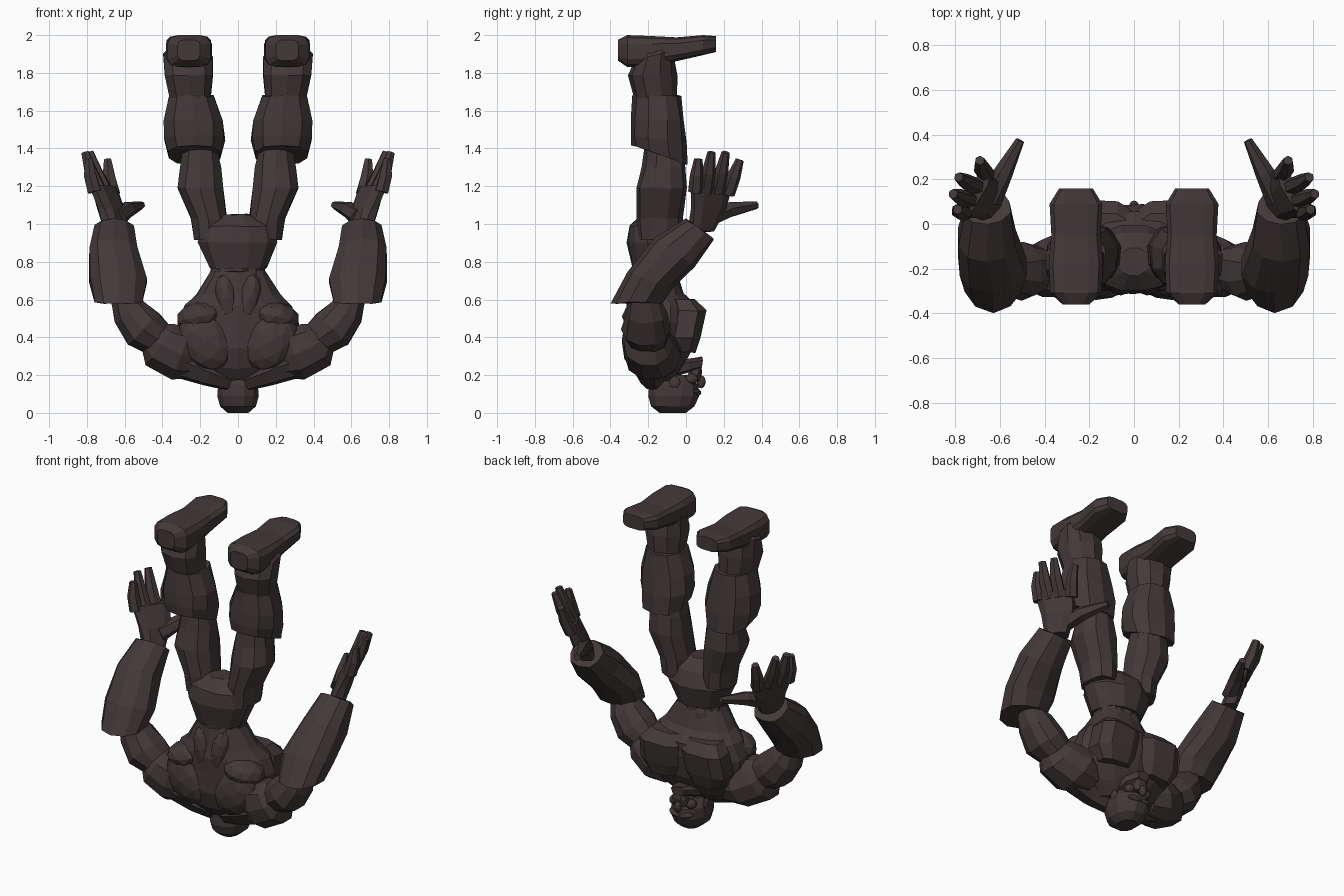
import bpy, bmesh, math, random
from mathutils import Vector, Matrix, Euler

random.seed(4)
stone = bpy.data.materials.new("dark brown stone")
stone.diffuse_color = (0.056, 0.041, 0.041, 1)


def finish(name, bm, mirror):
    bmesh.ops.recalc_face_normals(bm, faces=bm.faces[:])
    me = bpy.data.meshes.new(name)
    bm.to_mesh(me)
    bm.free()
    me.materials.append(stone)
    ob = bpy.data.objects.new(name, me)
    bpy.context.collection.objects.link(ob)
    if mirror:
        m = ob.modifiers.new("mirror", 'MIRROR')
        m.use_mirror_merge = False
    return ob


def skin(name, frames, n, p, mirror, rough):
    """Join rings given as (centre, u axis, v axis) into a faceted solid."""
    bm = bmesh.new()
    rings = []
    s = math.cos(math.pi / n) ** p
    for c, u, v in frames:
        ring = []
        for i in range(n):
            a = 2 * math.pi * (i + 0.5) / n
            ca, sa = math.cos(a), math.sin(a)
            co = c + u * math.copysign(abs(ca) ** p, ca) / s + v * math.copysign(abs(sa) ** p, sa) / s
            co += Vector([random.uniform(-rough, rough) for _ in range(3)])
            ring.append(bm.verts.new(co))
        rings.append(ring)
    for a, b in zip(rings, rings[1:]):
        for i in range(n):
            j = (i + 1) % n
            bm.faces.new((a[i], a[j], b[j], b[i]))
    bm.faces.new(rings[0][::-1])
    bm.faces.new(rings[-1])
    return finish(name, bm, mirror)


def loft(name, rings, n=10, p=0.9, mirror=False, rough=0.005):
    """Ring: x, y, z, half width, half depth, then tilt x, tilt y, turn z in degrees."""
    frames = []
    for r in rings:
        t = list(r[5:]) + [0] * (8 - len(r))
        rad = [math.radians(d) for d in t]
        rot = Euler((-rad[0], rad[1], rad[2])).to_matrix()
        frames.append((Vector(r[:3]), rot @ Vector((r[3], 0, 0)), rot @ Vector((0, r[4], 0))))
    return skin(name, frames, n, p, mirror, rough)


def tube(name, pts, n=6, mirror=True):
    """Points x, y, z, radius; rings square to the path."""
    frames = []
    for i, q in enumerate(pts):
        a, b = Vector(pts[max(i - 1, 0)][:3]), Vector(pts[min(i + 1, len(pts) - 1)][:3])
        t = (b - a).normalized()
        u = t.cross(Vector((0, 1, 0.3))).normalized()
        frames.append((Vector(q[:3]), u * q[3], t.cross(u) * q[3]))
    return skin(name, frames, n, 1, mirror, 0)


def blob(name, loc, size, rot=(0, 0, 0), mirror=True):
    bm = bmesh.new()
    mat = (Matrix.Translation(loc) @ Euler([math.radians(d) for d in rot]).to_matrix().to_4x4()
           @ Matrix.Diagonal((*size, 1)))
    bmesh.ops.create_icosphere(bm, subdivisions=2, radius=1, matrix=mat)
    return finish(name, bm, mirror)


# torso, upside down: shoulders low, waist high
loft("torso", [(0, -.15, .17, .15, .08), (0, -.15, .24, .25, .13), (0, -.14, .34, .32, .17),
               (0, -.13, .48, .32, .18), (0, -.13, .57, .28, .18), (0, -.155, .63, .22, .14),
               (0, -.165, .75, .145, .115)], n=14)
loft("waist", [(0, -.165, .68, .15, .11), (0, -.16, .82, .135, .11)], n=10)
loft("pelvis", [(0, -.16, .765, .15, .12), (0, -.16, .90, .21, .15),
                (0, -.17, .99, .19, .13), (0, -.17, 1.05, .07, .06)], n=12)

# chest and back muscles
loft("chest_muscle", [(.15, -.03, .32, .10, .08), (.16, -.01, .40, .14, .09),
                      (.15, .015, .54, .135, .09), (.13, -.02, .60, .10, .07)], n=8, p=.7, mirror=True)
blob("shoulder_blade", (.17, -.27, .38), (.13, .07, .17), (0, 35, 0))
blob("side_back_muscle", (.20, -.22, .51), (.13, .12, .08), (0, 12, 0))
blob("lower_back_muscle", (.06, -.26, .60), (.06, .06, .14), (0, 10, 0))
blob("belly_muscle", (.05, -.07, .69), (.055, .03, .09))
tube("neck_slope", [(.04, -.17, .18, .06), (.15, -.19, .22, .075), (.27, -.19, .27, .09)], n=7)

# head and face
loft("neck", [(0, -.09, .16, .075, .07), (0, -.14, .36, .07, .08)], n=8)
loft("head", [(0, -.07, 0, .055, .07), (0, -.07, .035, .095, .115), (0, -.065, .09, .11, .135),
              (0, -.065, .15, .105, .13), (0, -.08, .2, .08, .085)], n=12, rough=0)
loft("jaw", [(0, -.07, .22, .085, .035, 90), (0, .02, .25, .075, .035, 90),
             (0, .085, .265, .04, .03, 90)], n=8, p=.7)
loft("mouth", [(0, .03, .17, .06, .04), (0, .05, .215, .045, .035), (0, .05, .25, .04, .03)], n=8)
blob("nose", (0, .08, .165), (.022, .025, .035), mirror=False)
blob("brow", (.04, .055, .11), (.045, .025, .018), (0, -12, -15))
blob("cheek", (.06, .03, .18), (.03, .035, .03))
blob("ear", (.1, -.06, .16), (.015, .03, .035))

# arms
loft("shoulder", [(.20, -.16, .28, .10, .10, 0, 75), (.30, -.18, .31, .14, .145, 0, 68),
                  (.41, -.20, .36, .13, .125, 0, 55), (.46, -.2, .41, .08, .08, 0, 50)], mirror=True)
loft("upper_arm", [(.40, -.20, .37, .09, .09, 0, 50), (.50, -.21, .44, .115, .125, 0, 45),
                   (.57, -.21, .53, .095, .105, 0, 35), (.60, -.22, .60, .07, .08, 0, 20),
                   (.61, -.20, .66, .06, .07)], mirror=True)
loft("forearm", [(.63, -.26, .582, .125, .13), (.635, -.19, .70, .15, .12, 20),
                 (.66, -.06, .85, .13, .125, 35), (.655, .075, .975, .10, .09, 35)], mirror=True)

# hands
loft("palm", [(.65, .075, .96, .065, .05, 0, 0, 121), (.675, .115, 1.08, .095, .045, 0, 0, 121),
              (.715, .135, 1.20, .115, .035, 0, 0, 121)], n=8, p=.7, mirror=True)
fingers = {"index_finger": ((.66, .22, 1.16), (.69, .285, 1.34)),
           "middle_finger": ((.70, .165, 1.17), (.785, .21, 1.38)),
           "ring_finger": ((.73, .105, 1.17), (.81, .135, 1.38)),
           "little_finger": ((.76, .05, 1.17), (.79, .065, 1.345))}
for name, (a, b) in fingers.items():
    a, b = Vector(a), Vector(b)
    mid = a.lerp(b, .5) + Vector((.008, 0, 0))
    tube(name, [(*a, .034), (*mid, .032), (*b, .019)])
tube("thumb", [(.64, .11, 1.03, .045), (.585, .23, 1.075, .038), (.51, .375, 1.10, .018)])

# legs
loft("thigh", [(.15, -.14, .92, .08, .11), (.155, -.14, 1.03, .095, .115), (.20, -.13, 1.19, .12, .13),
               (.20, -.12, 1.30, .11, .11), (.20, -.12, 1.42, .085, .09)], mirror=True)
loft("calf", [(.23, -.14, 1.365, .14, .15, 20), (.23, -.145, 1.45, .158, .145, 8),
              (.235, -.15, 1.55, .155, .135), (.245, -.155, 1.68, .115, .125)], mirror=True)
loft("ankle", [(.25, -.16, 1.64, .105, .105), (.26, -.18, 1.79, .125, .125),
               (.265, -.17, 1.89, .13, .10, -12), (.265, -.17, 1.94, .09, .09)], mirror=True)

# feet with flat soles at the top
loft("foot", [(.26, -.36, 1.92, .06, .055, 90), (.26, -.31, 1.915, .115, .085, 90),
              (.26, -.18, 1.915, .122, .08, 90), (.26, -.05, 1.925, .11, .063, 90),
              (.26, .09, 1.947, .118, .053, 90), (.26, .16, 1.953, .075, .042, 90)],
     n=12, p=.55, mirror=True, rough=0)
